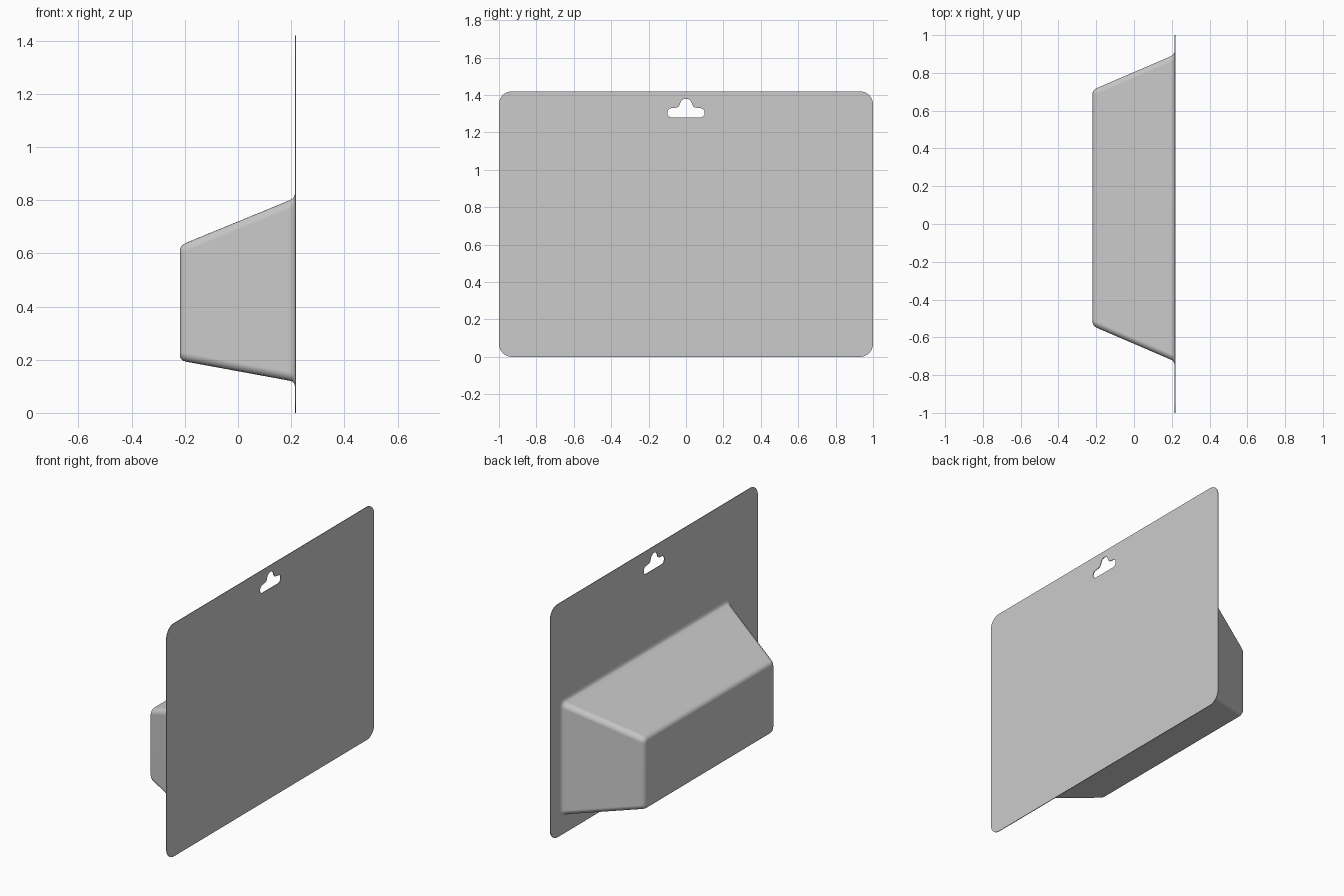
import bpy, bmesh
from math import sin, cos, pi, radians

if "Cube" in bpy.data.objects:
    bpy.data.objects.remove(bpy.data.objects["Cube"])

CARD_X = 0.219      # outer face of the card
CARD_T = 0.004      # card thickness


def arc(cx, cy, r, a0, a1, n):
    """Points on an arc, angles in degrees."""
    return [(cx + r * cos(radians(a0 + (a1 - a0) * i / n)),
             cy + r * sin(radians(a0 + (a1 - a0) * i / n))) for i in range(n + 1)]


def rounded_rect(y0, y1, z0, z1, r, n):
    return (arc(y1 - r, z0 + r, r, -90, 0, n) + arc(y1 - r, z1 - r, r, 0, 90, n)
            + arc(y0 + r, z1 - r, r, 90, 180, n) + arc(y0 + r, z0 + r, r, 180, 270, n))


def finish(obj, angle):
    bpy.ops.object.select_all(action='DESELECT')
    bpy.context.view_layer.objects.active = obj
    obj.select_set(True)
    bpy.ops.object.shade_smooth_by_angle(angle=radians(angle))


# Backing card: rounded outline with a hat-shaped hanging hole
half = (arc(0.075, 1.305, 0.025, -90, 80, 10)          # rounded brim end
        + arc(0.056, 1.356, 0.024, 260, 185, 6)        # fillet up to the crown
        + arc(0, 1.348, 0.032, 15, 90, 7))             # crown
hole = half + [(-y, z) for y, z in reversed(half[:-1])]
outline = rounded_rect(-1, 1, 0, 1.42, 0.07, 10)

bm = bmesh.new()
edges = []
for loop in (outline, hole):
    vs = [bm.verts.new((CARD_X, y, z)) for y, z in loop]
    edges += [bm.edges.new((vs[i], vs[(i + 1) % len(vs)])) for i in range(len(vs))]
bmesh.ops.triangle_fill(bm, edges=edges, use_beauty=True, normal=(1, 0, 0))
ext = bmesh.ops.extrude_face_region(bm, geom=bm.faces[:], use_keep_orig=True)
bmesh.ops.translate(bm, vec=(-CARD_T, 0, 0),
                    verts=[v for v in ext['geom'] if isinstance(v, bmesh.types.BMVert)])
bmesh.ops.recalc_face_normals(bm, faces=bm.faces[:])
me = bpy.data.meshes.new("backing_card")
bm.to_mesh(me)
bm.free()
card = bpy.data.objects.new("backing_card", me)
bpy.context.collection.objects.link(card)
finish(card, 30)

# Blister: tapered tray lofted through rounded rectangles, (x, outward offset, corner radius)
X0, X1 = -0.219, 0.2
R = 0.02
rings = [(X0 + R * (1 - cos(a)), -R * (1 - sin(a)), 0.012 + 0.02 * sin(a))
         for a in [i * pi / 2 / 5 * 0.75 for i in range(6)]]
rings += [(X0 + 0.025, 0, 0.032), (X1 - 0.012, 0, 0.032)]
F = CARD_X - CARD_T - X1                                # flare where it meets the card
rings += [(X1 + F * sin(a), 0.025 * (1 - cos(a)), 0.032 + 0.025 * (1 - cos(a)))
          for a in [i * pi / 2 / 5 for i in range(1, 6)]]

bm = bmesh.new()
loops = []
for x, off, r in rings:
    t = (x - X0) / (X1 - X0)
    pts = rounded_rect(-0.54 - 0.18 * t - off, 0.71 + 0.18 * t + off,
                       0.197 - 0.077 * t - off, 0.63 + 0.172 * t + off, r, 5)
    loops.append([bm.verts.new((x, y, z)) for y, z in pts])
for a, b in zip(loops, loops[1:]):
    for i in range(len(a)):
        j = (i + 1) % len(a)
        bm.faces.new((a[i], a[j], b[j], b[i]))
bm.faces.new(loops[0])
bmesh.ops.recalc_face_normals(bm, faces=bm.faces[:])
cap = min(bm.faces, key=lambda f: f.calc_center_median().x)
if cap.normal.x > 0:
    bmesh.ops.reverse_faces(bm, faces=bm.faces[:])
me = bpy.data.meshes.new("blister")
bm.to_mesh(me)
bm.free()
blister = bpy.data.objects.new("blister", me)
bpy.context.collection.objects.link(blister)
finish(blister, 50)
wn = blister.modifiers.new("even_shading", 'WEIGHTED_NORMAL')
wn.keep_sharp = True
